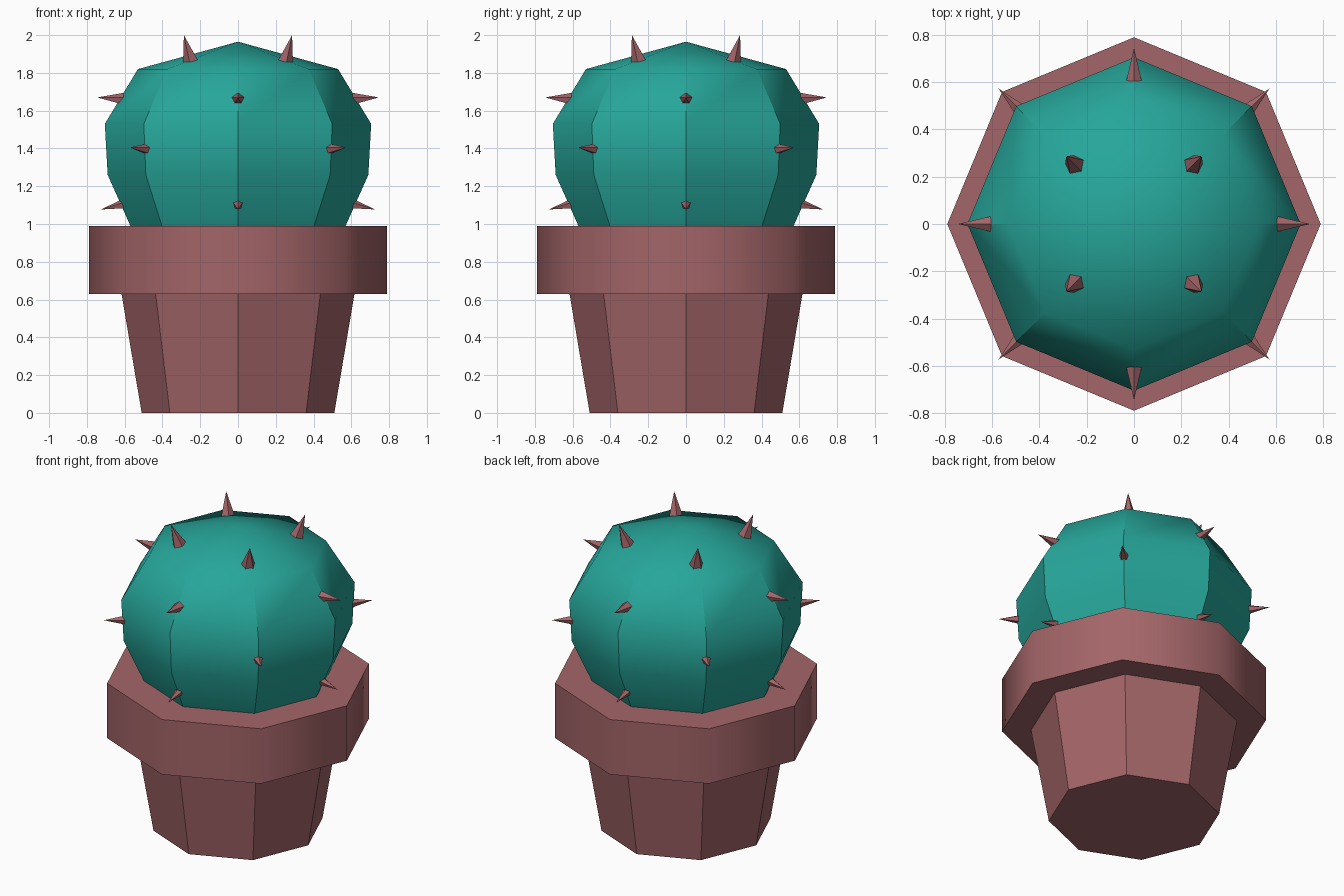
import bpy, bmesh, math
from mathutils import Vector

if "Cube" in bpy.data.objects:
    bpy.data.objects.remove(bpy.data.objects["Cube"])


def material(name, rgb):
    m = bpy.data.materials.new(name)
    m.diffuse_color = (*rgb, 1)
    m.use_nodes = True
    m.node_tree.nodes["Principled BSDF"].inputs["Base Color"].default_value = m.diffuse_color
    return m


TERRACOTTA = material("dusty terracotta", (0.367, 0.130, 0.138))
TEAL = material("cactus teal", (0.0194, 0.381, 0.323))


def finish(bm, name, mat):
    bmesh.ops.recalc_face_normals(bm, faces=bm.faces)
    me = bpy.data.meshes.new(name)
    bm.to_mesh(me)
    bm.free()
    me.materials.append(mat)
    ob = bpy.data.objects.new(name, me)
    bpy.context.collection.objects.link(ob)
    return ob


def lathe(name, profile, mat, sides=8, smooth=False, sharp=None):
    """Stack n-sided rings given as (radius, z); radius 0 makes an apex."""
    bm = bmesh.new()
    rings = []
    for r, z in profile:
        n = sides if r else 1
        rings.append([bm.verts.new((r * math.cos(math.tau * i / sides),
                                    r * math.sin(math.tau * i / sides), z)) for i in range(n)])
    for a, b in zip(rings, rings[1:]):
        for i in range(sides):
            j = (i + 1) % sides
            top = [b[j], b[i]] if len(b) > 1 else [b[0]]
            bm.faces.new([a[i], a[j]] + top)
    for ring in (rings[0], rings[-1]):
        if len(ring) > 1:
            bm.faces.new(ring)
    for f in bm.faces:
        f.smooth = smooth
    for e in bm.edges:
        if sharp and sharp(*[v.co for v in e.verts]):
            e.smooth = False
    return finish(bm, name, mat)


# Pot body and heavy rim
lathe("pot_body", [(0.51, 0), (0.62, 0.65)], TERRACOTTA)
lathe("pot_rim", [(0.79, 0.63), (0.79, 0.99)], TERRACOTTA, smooth=True,
      sharp=lambda a, b: abs(a.z - b.z) < 0.01)

# Cactus: smooth from bottom to top, with sharp ribs below the crown
lathe("cactus_body", [(0.565, 0.98), (0.69, 1.26), (0.705, 1.53), (0.53, 1.82), (0, 1.965)],
      TEAL, smooth=True,
      sharp=lambda a, b: abs(a.z - b.z) > 0.01 and max(a.z, b.z) < 1.9 or max(a.z, b.z) < 1)


# Spines: five-sided cones, four per row
def spine(name, angle, base, tip, radius):
    def point(p):
        return Vector((p[0] * math.cos(angle), p[0] * math.sin(angle), p[1]))
    b, t = point(base), point(tip)
    bm = bmesh.new()
    bmesh.ops.create_cone(bm, cap_ends=True, segments=5, radius1=radius, radius2=0,
                          depth=(t - b).length)
    ob = finish(bm, name, TERRACOTTA)
    ob.location = (b + t) / 2
    ob.rotation_euler = (t - b).to_track_quat('Z', 'Y').to_euler()


ROWS = [  # name, start angle, base (r, z), tip (r, z), base radius
    ("crown", 45, (0.355, 1.865), (0.405, 2.0), 0.042),
    ("upper", 0, (0.60, 1.66), (0.745, 1.67), 0.036),
    ("middle", 45, (0.645, 1.395), (0.81, 1.405), 0.037),
    ("lower", 0, (0.585, 1.11), (0.725, 1.077), 0.032),
]
for row, start, base, tip, radius in ROWS:
    for k in range(4):
        spine(f"{row}_spine_{k + 1}", math.radians(start + 90 * k), base, tip, radius)
